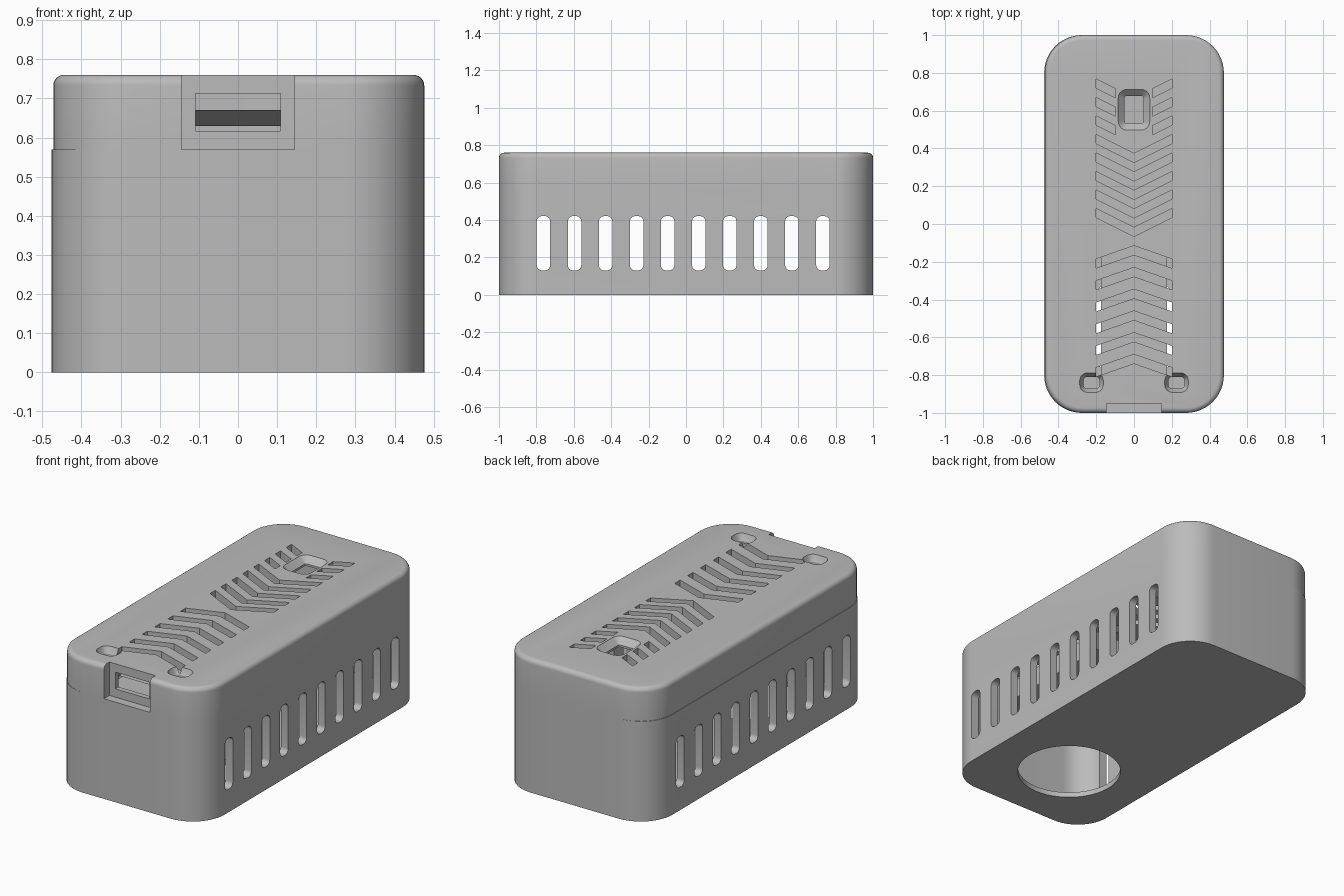
import bpy
import bmesh
from math import sin, cos, pi, radians
from mathutils import Matrix, Vector

if "Cube" in bpy.data.objects:
    bpy.data.objects.remove(bpy.data.objects["Cube"])

grey = bpy.data.materials.new("matte grey plastic")
grey.use_nodes = True
grey.diffuse_color = (0.5, 0.5, 0.5, 1)
grey.node_tree.nodes["Principled BSDF"].inputs["Base Color"].default_value = (0.5, 0.5, 0.5, 1)

# Frame that turns a flat (a, b, depth) profile into (y, z, x)
SIDEWAYS = Matrix(((0, 0, 1, 0), (1, 0, 0, 0), (0, 1, 0, 0), (0, 0, 0, 1)))


def rounded(cx, cy, hx, hy, r, n=12):
    """Outline of a rounded rectangle, counter-clockwise."""
    pts = []
    for k, (sx, sy) in enumerate(((1, 1), (-1, 1), (-1, -1), (1, -1))):
        for i in range(n + 1):
            a = (k + i / n) * pi / 2
            pts.append((cx + sx * (hx - r) + r * cos(a), cy + sy * (hy - r) + r * sin(a)))
    return pts


def loft(bm, rings, frame=Matrix()):
    """Closed solid through a stack of (outline, height) rings."""
    loops = [[bm.verts.new(frame @ Vector((x, y, z))) for x, y in pts] for pts, z in rings]
    for low, high in zip(loops, loops[1:]):
        for i in range(len(low)):
            j = (i + 1) % len(low)
            bm.faces.new((low[i], low[j], high[j], high[i]))
    bm.faces.new(loops[0][::-1])
    bm.faces.new(loops[-1])


def box(bm, x0, x1, y0, y1, z0, z1):
    outline = [(x0, y0), (x1, y0), (x1, y1), (x0, y1)]
    loft(bm, [(outline, z0), (outline, z1)])


def finish(name, bm):
    bmesh.ops.recalc_face_normals(bm, faces=bm.faces)
    mesh = bpy.data.meshes.new(name)
    bm.to_mesh(mesh)
    bm.free()
    mesh.materials.append(grey)
    obj = bpy.data.objects.new(name, mesh)
    bpy.context.collection.objects.link(obj)
    return obj


def select(obj):
    bpy.ops.object.select_all(action='DESELECT')
    obj.select_set(True)
    bpy.context.view_layer.objects.active = obj


def cut(obj, bm):
    """Subtract the solid in bm from obj and throw the cutter away."""
    cutter = finish("cutter", bm)
    cutter.hide_render = True
    select(obj)
    mod = obj.modifiers.new("cut", 'BOOLEAN')
    mod.operation, mod.solver, mod.object = 'DIFFERENCE', 'EXACT', cutter
    bpy.ops.object.modifier_apply(modifier=mod.name)
    bpy.data.objects.remove(cutter)


def smooth(obj):
    select(obj)
    bpy.ops.object.shade_smooth_by_angle(angle=radians(30))


W, L, H, SEAM, R = 0.476, 1.0, 0.76, 0.57, 0.2
PLATE = 0.713
cavity = rounded(0, 0.015, 0.43, 0.935, 0.155)

# Lower case: hollow tray with a round opening in the floor
bm = bmesh.new()
outline = rounded(0, 0, W, L, R)
loft(bm, [(outline, 0), (outline, SEAM)])
lower_case = finish("lower_case", bm)

bm = bmesh.new()
loft(bm, [(cavity, 0.03), (cavity, SEAM + 0.1)])
cut(lower_case, bm)

bm = bmesh.new()
opening = rounded(0, -0.545, 0.277, 0.277, 0.277, 16)
opening = [p for i, p in enumerate(opening) if i % 17 != 16]
loft(bm, [(opening, -0.1), (opening, 0.1)])
cut(lower_case, bm)

# Row of ventilation slots through both long sides
bm = bmesh.new()
for i in range(10):
    slot = rounded(-0.762 + 0.166 * i, 0.276, 0.036, 0.145, 0.028, 6)
    loft(bm, [(slot, -0.6), (slot, 0.6)], SIDEWAYS)
cut(lower_case, bm)
smooth(lower_case)

# Lid with a rounded top edge, a hair narrower on one side
bm = bmesh.new()
fillet = 0.027
rings = [(rounded(0.002, 0, W - 0.002, L, R), SEAM)]
for i in range(7):
    a = i / 6 * pi / 2
    d = fillet * (1 - cos(a))
    rings.append((rounded(0.002, 0, W - 0.002 - d, L - d, R - d), H - fillet + fillet * sin(a)))
loft(bm, rings)
lid = finish("lid", bm)

bm = bmesh.new()
loft(bm, [(cavity, SEAM - 0.1), (cavity, PLATE)])
cut(lid, bm)

# Port recess at the front edge, then the window behind it
bm = bmesh.new()
box(bm, -0.145, 0.145, -1.1, -0.95, SEAM - 0.1, H + 0.1)
cut(lid, bm)
bm = bmesh.new()
box(bm, -0.108, 0.108, -1.1, -0.8, 0.617, PLATE - 0.001)
cut(lid, bm)

# Chevron grille, pointing forward at the back and backward at the front
bm = bmesh.new()


def chevron(y_outer, y_inner, width, gap=0.0):
    """Slot from both outer ends to the middle, measured at its far edge."""
    if gap:
        t = gap / 0.2
        y_gap = y_inner + (y_outer - y_inner) * t
        for s in (-1, 1):
            path = [(s * 0.2, y_outer), (s * gap, y_gap), (s * gap, y_gap - width), (s * 0.2, y_outer - width)]
            loft(bm, [(path, 0.65), (path, 0.85)])
    else:
        top = [(-0.2, y_outer), (0, y_inner), (0.2, y_outer)]
        path = top + [(x, y - width) for x, y in reversed(top)]
        loft(bm, [(path, 0.65), (path, 0.85)])


for i in range(8):
    y = 0.767 - 0.098 * i
    chevron(y, y - 0.1, 0.047, 0.097 if i < 3 else 0)
for i in range(6):
    y = -0.185 - 0.115 * i
    chevron(y, y + 0.07, 0.048)
cut(lid, bm)

# Funnel-shaped wells for the back window and the two front buttons
bm = bmesh.new()


def well(cx, cy, hx, hy, inset, r):
    rings = ((0.006, 0.78), (0, H - 0.002), (-inset, H - 0.035), (-inset, 0.65))
    loft(bm, [(rounded(cx, cy, hx + d, hy + d, r + d, 6), z) for d, z in rings])


well(0, 0.605, 0.083, 0.107, 0.034, 0.045)
for side in (-1, 1):
    well(side * 0.225, -0.84, 0.062, 0.051, 0.02, 0.04)
cut(lid, bm)
smooth(lid)

# Board under the front grille
bm = bmesh.new()
box(bm, -0.175, 0.175, -0.92, -0.1, 0.5, 0.61)
finish("inner_board", bm)

# Wedge-shaped tongue inside the port
bm = bmesh.new()
tongue = [(-0.9, 0.67), (-0.78, 0.63), (-0.78, 0.67)]
loft(bm, [(tongue, -0.12), (tongue, 0.12)], SIDEWAYS)
finish("port_tongue", bm)
